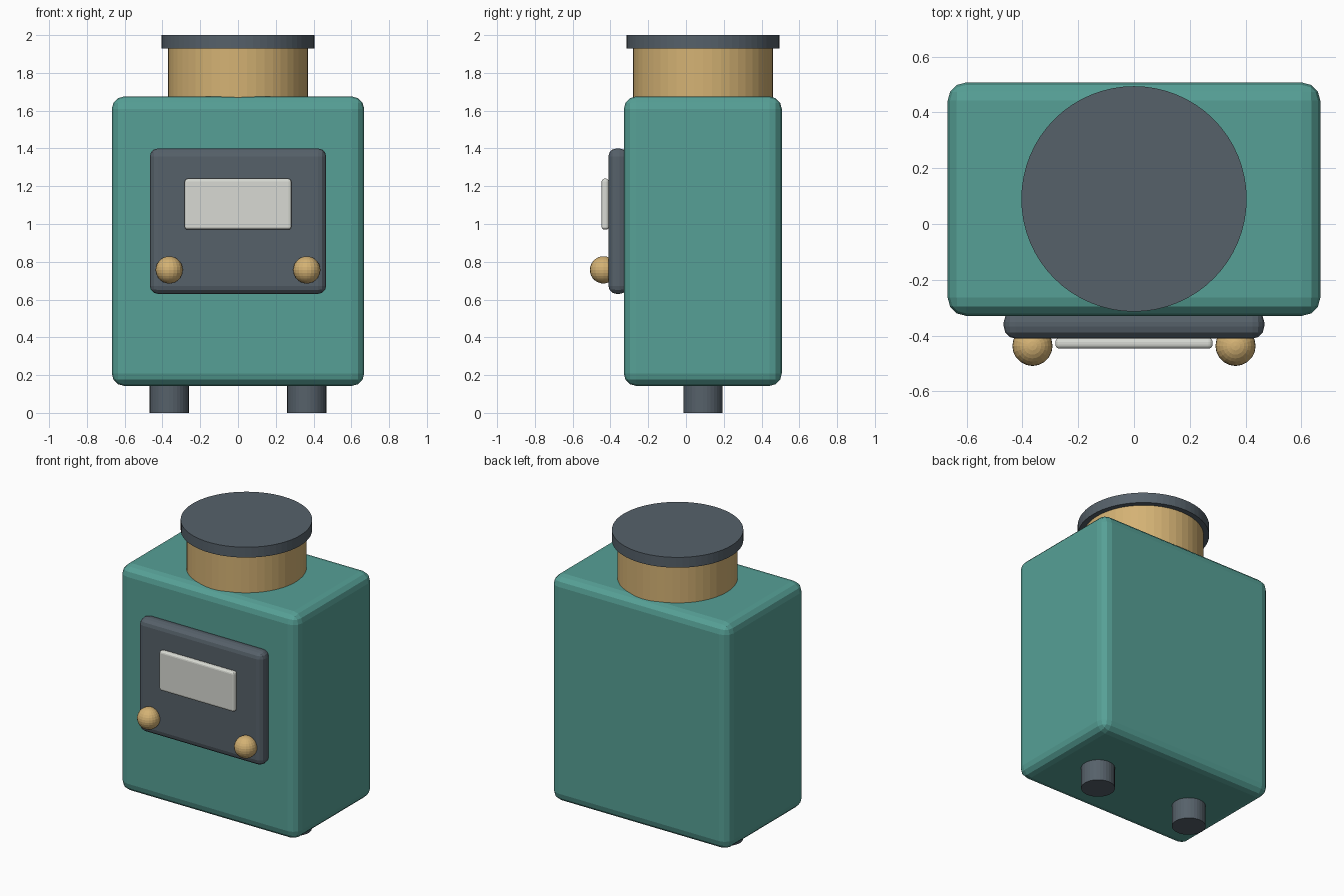
import bpy

if "Cube" in bpy.data.objects:
    bpy.data.objects.remove(bpy.data.objects["Cube"])


def material(name, rgb):
    # sRGB 0-255 to linear
    m = bpy.data.materials.new(name)
    lin = [((c / 255 + 0.055) / 1.055) ** 2.4 for c in rgb]
    m.diffuse_color = (*lin, 1)
    m.use_nodes = True
    m.node_tree.nodes["Principled BSDF"].inputs["Base Color"].default_value = m.diffuse_color
    return m


teal = material("teal", (86, 160, 150))
slate = material("slate", (86, 97, 106))
brass = material("brass", (212, 178, 116))
ivory = material("ivory", (216, 218, 211))


def finish(name, mat):
    ob = bpy.context.object
    ob.name = name
    ob.data.materials.append(mat)
    return ob


def rounded_box(name, lo, hi, bevel, segments, mat):
    mid = [(a + b) / 2 for a, b in zip(lo, hi)]
    bpy.ops.mesh.primitive_cube_add(size=1, location=mid)
    ob = finish(name, mat)
    ob.scale = [b - a for a, b in zip(lo, hi)]
    bpy.ops.object.transform_apply(location=False, rotation=False, scale=True)
    mod = ob.modifiers.new("round_edges", 'BEVEL')
    mod.width = bevel
    mod.segments = segments
    return ob


def cylinder(name, x, y, z0, z1, r, sides, mat):
    bpy.ops.mesh.primitive_cylinder_add(
        vertices=sides, radius=r, depth=z1 - z0, location=(x, y, (z0 + z1) / 2))
    return finish(name, mat)


AXIS_Y = 0.09

# Main housing
rounded_box("body", (-0.668, -0.329, 0.143), (0.668, 0.507, 1.675), 0.065, 3, teal)

# Neck and lid
cylinder("neck", 0, AXIS_Y, 1.62, 1.94, 0.37, 48, brass)
cylinder("lid", 0, AXIS_Y, 1.93, 2.0, 0.404, 64, slate)

# Front control panel and display
rounded_box("panel", (-0.467, -0.411, 0.63), (0.467, -0.309, 1.40), 0.043, 3, slate)
rounded_box("display", (-0.282, -0.447, 0.97), (0.282, -0.408, 1.24), 0.015, 3, ivory)

# Knobs and feet on both sides
for side, x in (("left", -0.364), ("right", 0.364)):
    bpy.ops.mesh.primitive_uv_sphere_add(
        segments=20, ring_count=14, radius=0.072, location=(x, -0.437, 0.757))
    finish("knob_" + side, brass)
    cylinder("foot_" + side, x, AXIS_Y, 0, 0.17, 0.104, 32, slate)
